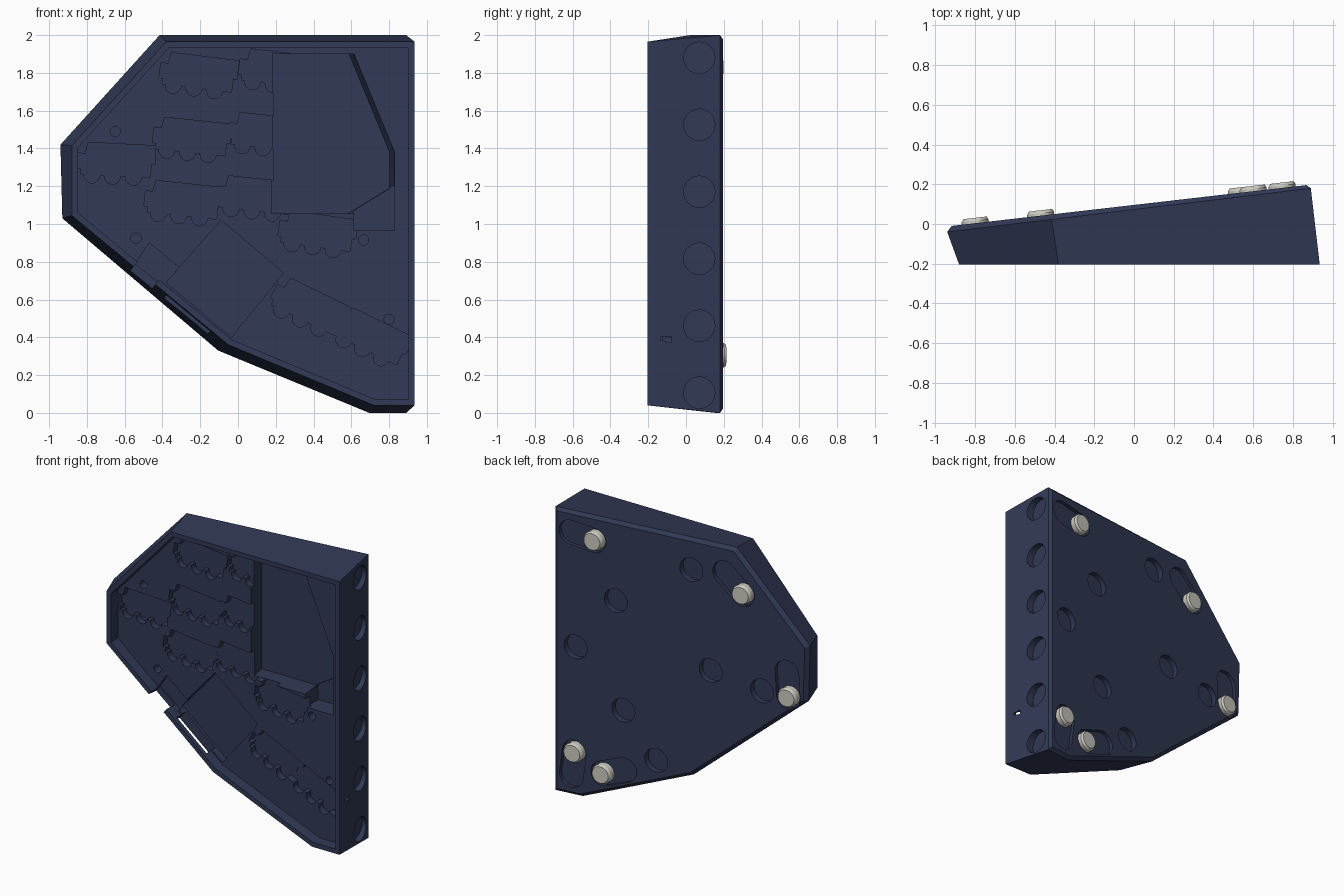
import bpy, bmesh, math

if "Cube" in bpy.data.objects:
    bpy.data.objects.remove(bpy.data.objects["Cube"])


def material(name, rgb):
    m = bpy.data.materials.new(name)
    m.use_nodes = True
    m.diffuse_color = (*rgb, 1)
    m.node_tree.nodes["Principled BSDF"].inputs["Base Color"].default_value = (*rgb, 1)
    return m


NAVY = material("navy_plastic", (0.031, 0.041, 0.092))
GREY = material("light_grey_rubber", (0.60, 0.59, 0.53))

SLOPE, BACK = 0.115, 0.096      # sloped back plane: y = BACK + SLOPE * x
FLOOR = -0.125                  # tray floor


def ring(pts, y, slope=0.0, shift=0.0):
    """Outline in x and z, laid on the plane y + slope * x."""
    return [(x + shift, y + slope * x, z) for x, z in pts]


def loft(name, rings, mat=NAVY):
    """Closed solid through matching rings."""
    bm = bmesh.new()
    vs = [[bm.verts.new(p) for p in r] for r in rings]
    n = len(rings[0])
    bm.faces.new(vs[0])
    bm.faces.new(vs[-1])
    for a, b in zip(vs, vs[1:]):
        for i in range(n):
            j = (i + 1) % n
            bm.faces.new((a[i], a[j], b[j], b[i]))
    bmesh.ops.recalc_face_normals(bm, faces=bm.faces)
    me = bpy.data.meshes.new(name)
    bm.to_mesh(me)
    bm.free()
    me.materials.append(mat)
    ob = bpy.data.objects.new(name, me)
    bpy.context.collection.objects.link(ob)
    return ob


def inset(pts, d):
    """Move every side of a clockwise outline inwards by d."""
    out = []
    n = len(pts)
    for i in range(n):
        (ax, az), (bx, bz), (cx, cz) = pts[i - 1], pts[i], pts[(i + 1) % n]
        l1, l2 = math.hypot(bx - ax, bz - az), math.hypot(cx - bx, cz - bz)
        n1 = ((bz - az) / l1, -(bx - ax) / l1)
        n2 = ((cz - bz) / l2, -(cx - bx) / l2)
        k = d / (1 + n1[0] * n2[0] + n1[1] * n2[1])
        out.append((bx + k * (n1[0] + n2[0]), bz + k * (n1[1] + n2[1])))
    return out


def circle(x, z, r, n=32):
    return [(x + r * math.cos(2 * math.pi * i / n), z + r * math.sin(2 * math.pi * i / n))
            for i in range(n)]


def stadium(a, b, r, n=12):
    """Rounded slot outline from point a to point b."""
    t = math.atan2(b[1] - a[1], b[0] - a[0])
    out = []
    for c, t0 in ((a, t + math.pi / 2), (b, t - math.pi / 2)):
        for i in range(n + 1):
            w = t0 + math.pi * i / n
            out.append((c[0] + r * math.cos(w), c[1] + r * math.sin(w)))
    return out


def place(pts, x, z, deg):
    c, s = math.cos(math.radians(deg)), math.sin(math.radians(deg))
    return [(x + c * u - s * v, z + s * u + c * v) for u, v in pts]


def cut(body, *rings):
    tool = loft("cutter", rings)
    tool.hide_render = True
    mod = body.modifiers.new("cut", "BOOLEAN")
    mod.operation, mod.solver, mod.object = "DIFFERENCE", "EXACT", tool
    bpy.context.view_layer.objects.active = body
    bpy.ops.object.modifier_apply(modifier=mod.name)
    me = tool.data
    bpy.data.objects.remove(tool)
    bpy.data.meshes.remove(me)


# Wedge shaped case, with a chamfer round the back
front = [(-0.38, 1.965), (0.935, 1.965), (0.935, 0.04), (0.72, 0.04),
         (-0.05, 0.36), (-0.88, 1.045), (-0.88, 1.415)]
rear = [(-0.415, 2.0), (0.89, 2.0), (0.89, 0.0), (0.695, 0.0),
        (-0.105, 0.33), (-0.93, 1.03), (-0.94, 1.42)]
case = loft("case", [ring(front, -0.205), ring(rear, 0.073, 0.12),
                     ring(inset(rear, 0.022), BACK, SLOPE)])

# Tray recess inside the rim
tray = inset(front, 0.032)
cut(case, ring(tray, -0.3), ring(tray, FLOOR))

# Deep battery pocket with leaning walls, and its side notch
battery = [(0.19, 1.9), (0.615, 1.9), (0.83, 1.38), (0.83, 1.19), (0.61, 1.055), (0.19, 1.055)]
cut(case, ring(battery, FLOOR - 0.005), ring(battery, 0.03, 0, -0.027))
notch = [(0.615, 1.2), (0.828, 1.2), (0.828, 0.965), (0.615, 0.965)]
cut(case, ring(notch, FLOOR - 0.01), ring(notch, 0.015))

# Scalloped switch socket pockets
socket = [(-0.15, 0.1), (0.21, 0.1), (0.21, 0.0), (0.19, 0.0), (0.19, -0.07)]
for cx in (0.1, -0.01, -0.12):
    socket += [(cx + 0.043 * math.cos(math.pi * i / 8), -0.07 - 0.045 * math.sin(math.pi * i / 8))
               for i in range(9)]
socket += [(-0.18, -0.07), (-0.18, -0.04), (-0.2, -0.04), (-0.2, 0.04), (-0.16, 0.04)]
sockets = [(-0.215, 1.79, -7), (0.205, 1.81, -7), (-0.25, 1.45, -6), (0.15, 1.475, -6),
           (-0.65, 1.325, -3), (-0.295, 1.115, -6), (0.09, 1.14, -6), (0.415, 0.95, -8),
           (0.37, 0.557, -26), (0.70, 0.40, -26)]
for i, (x, z, deg) in enumerate(sockets):
    p = place(socket, x, z, deg)
    cut(case, ring(p, FLOOR - 0.011), ring(p, FLOOR + 0.045 + 0.0004 * i))

# Circuit board pocket and the small pocket beside it
board = [(-0.09, 1.02), (0.24, 0.74), (-0.035, 0.40), (-0.38, 0.69)]
cut(case, ring(board, FLOOR - 0.012), ring(board, FLOOR + 0.055))
side_pocket = [(-0.47, 0.90), (-0.30, 0.76), (-0.39, 0.665), (-0.545, 0.79)]
cut(case, ring(side_pocket, FLOOR - 0.013), ring(side_pocket, FLOOR + 0.04))

# Rim opening and connector slot through the lower side wall
def wall_box(half, w):
    return [(-half, -w), (half, -w), (half, w), (-half, w)]

opening = place(wall_box(0.075, 0.09), -0.50, 0.72, -39.5)
cut(case, ring(opening, -0.3), ring(opening, FLOOR + 0.03))
slot = place(wall_box(0.15, 0.11), -0.265, 0.525, -39.5)
cut(case, ring(slot, -0.175), ring(slot, -0.09))

# Screw holes in the floor
for x, z in ((-0.65, 1.49), (-0.54, 0.925), (0.665, 0.915), (0.80, 0.495)):
    p = circle(x, z, 0.027, 20)
    cut(case, ring(p, FLOOR - 0.014), ring(p, FLOOR + 0.06))

# Six round magnet recesses along the straight side
for i in range(6):
    p = circle(0.07, 0.107 + 0.3546 * i, 0.083)
    cut(case, [(1.0, y, z) for y, z in p], [(0.86, y, z) for y, z in p])

# Round magnet recesses in the back
for x, z in ((0.445, 1.44), (-0.10, 1.78), (0.735, 1.05), (-0.24, 1.10),
             (-0.61, 1.04), (0.39, 0.68), (0.153, 0.38)):
    p = circle(x, z, 0.083)
    cut(case, ring(p, BACK + 0.1, SLOPE), ring(p, BACK - 0.04, SLOPE))

# Feet, each in its own rounded slot
feet = [((0.60, 1.83), (0.77, 1.85)), ((-0.47, 1.69), (-0.34, 1.81)), ((-0.80, 1.04), (-0.79, 1.21)),
        ((0.745, 0.305), (0.766, 0.137)), ((0.54, 0.20), (0.38, 0.26))]
rubber = []
for i, (a, b) in enumerate(feet):
    p = stadium(a, b, 0.085)
    cut(case, ring(p, BACK + 0.1, SLOPE), ring(p, BACK - 0.025 - 0.0004 * i, SLOPE))
    rubber.append(loft(f"foot_{i + 1}", [
        ring(circle(*a, 0.068), BACK - 0.027, SLOPE),
        ring(circle(*a, 0.068), BACK + 0.012, SLOPE),
        ring(circle(*a, 0.058), BACK + 0.027, SLOPE)], GREY))

# Smooth round walls, keep edges crisp
bpy.ops.object.select_all(action="DESELECT")
for ob in [case] + rubber:
    ob.select_set(True)
bpy.context.view_layer.objects.active = case
bpy.ops.object.shade_smooth_by_angle(angle=math.radians(25))
